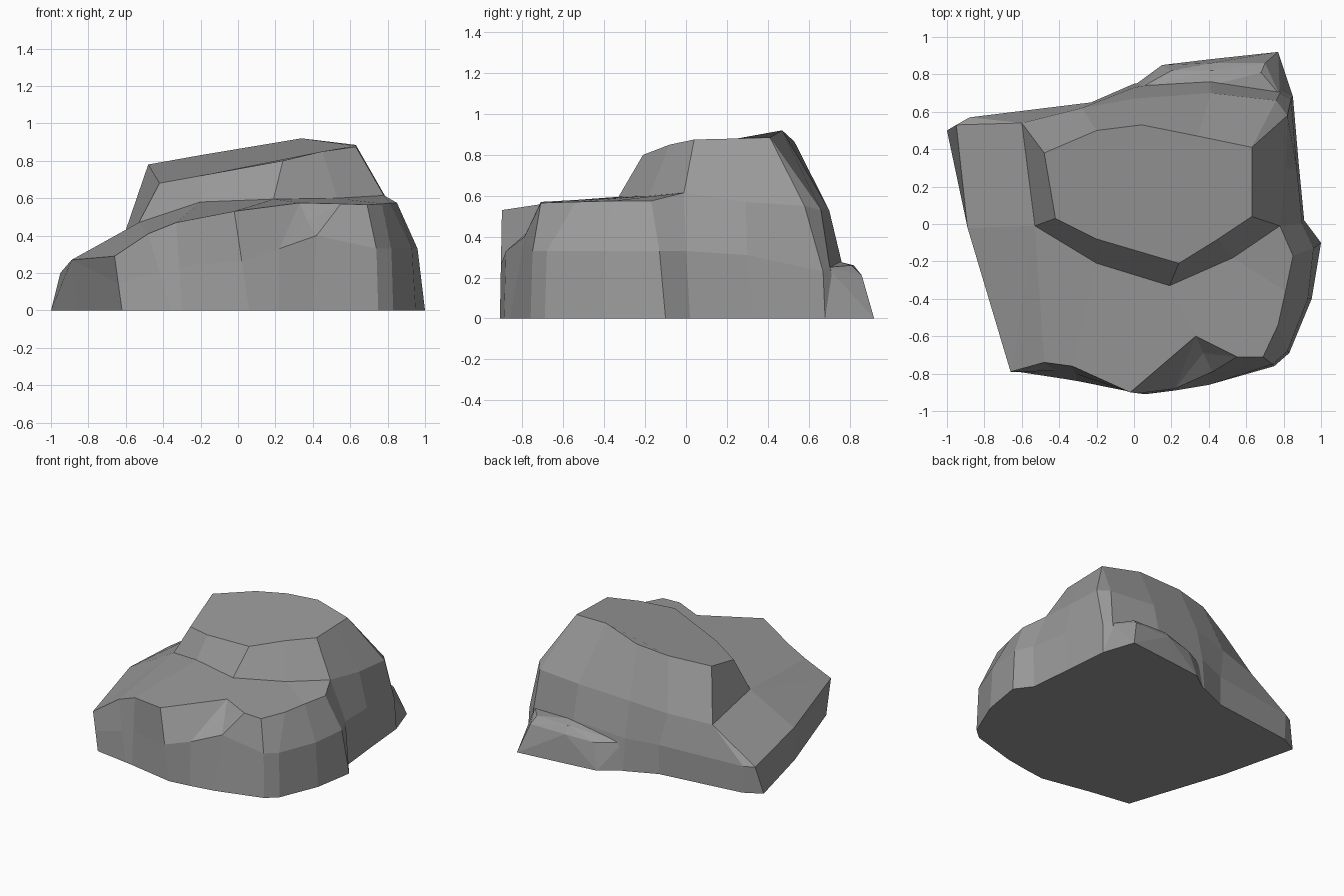
import bpy
import bmesh
from mathutils import Vector

default_cube = bpy.data.objects.get("Cube")
if default_cube:
    bpy.data.objects.remove(default_cube, do_unlink=True)

# Single stone colour
stone = bpy.data.materials.new("stone_grey")
stone.use_nodes = True
stone_colour = (.32, .32, .32, 1)
stone.diffuse_color = stone_colour
stone.node_tree.nodes["Principled BSDF"].inputs["Base Color"].default_value = stone_colour


def finish(mesh_builder, name):
    """Weld coincident points, fix normals and turn the bmesh into an object."""
    bmesh.ops.remove_doubles(mesh_builder, verts=mesh_builder.verts, dist=.001)
    bmesh.ops.recalc_face_normals(mesh_builder, faces=mesh_builder.faces)
    mesh = bpy.data.meshes.new(name)
    mesh_builder.to_mesh(mesh)
    mesh_builder.free()
    mesh.materials.append(stone)
    rock_part = bpy.data.objects.new(name, mesh)
    bpy.context.collection.objects.link(rock_part)
    return rock_part


def halfway(lower, upper):
    """Points in the middle between two matching rings."""
    return [(Vector(a) + Vector(b)) / 2 for a, b in zip(lower, upper)]


def loft(mesh_builder, rings):
    """Join closed rings of equal length with quads; return the bands of faces."""
    loops = [[mesh_builder.verts.new(point) for point in ring] for ring in rings]
    bands = []
    for low, high in zip(loops, loops[1:]):
        band = []
        for i in range(len(low)):
            j = (i + 1) % len(low)
            band.append(mesh_builder.faces.new((low[i], low[j], high[j], high[i])))
        bands.append(band)
    mesh_builder.faces.new(list(reversed(loops[0])))
    mesh_builder.faces.new(loops[-1])
    return bands


# Footprint on the ground, counter-clockwise from the front right corner
footprint = [
    (-.62, -.79), (-.36, -.83), (-.3, -.84), (.06, -.91), (.22, -.89),
    (.4, -.86), (.75, -.76), (.83, -.69), (.95, -.4), (1, -.1),
    (.91, .02), (.88, .33), (.85, .68), (.79, .76), (.41, .8),
    (0, .75), (-.23, .65), (-.87, .57), (-1, .5), (-.86, -.07),
]
base = [(x, y, 0) for x, y in footprint]

# Left-hand corner of the raised block and the back corner of its foot
toe = (-.53, -.01, .47)
heel = (-.6, .54, .43)
flank = (-.89, -.02, .27)
notch_back = (.33, -.6, .575)
inner_corner = (.78, -.01, .615)

# Edge of the front shelf, continuing as the waist of the back wall
shoulder = [
    (-.66, -.79, .29), (-.48, -.74, .41), (-.33, -.76, .47), (-.02, -.9, .53),
    notch_back, (.55, -.71, .57), (.69, -.71, .565), (.77, -.54, .57),
    (.81, -.36, .575), (.85, -.17, .575), inner_corner, (.81, .29, .57),
    (.82, .58, .55), (.76, .66, .53), (.41, .7, .53), (0, .67, .5),
    (-.28, .62, .46), heel, heel, flank,
]

# Lower wall bend, halfway up the plain part of the front
waist = halfway(base[:4], shoulder[:4]) + [
    (.22, -.88, .33), (.42, -.79, .4), (.74, -.75, .33), (.82, -.68, .33),
    (.93, -.4, .33), (.96, -.13, .33), (.9, 0, .33), (.87, .3, .31),
    (.84, .67, .23), (.78, .7, .27), (.41, .76, .28), (0, .73, .24),
    (-.23, .65, .22), (-.88, .57, .2), (-.95, .53, .2), flank,
]

# Foot of the raised block where it meets the shelf
front_foot = (
    [toe] * 2 + [(-.2, -.21, .58)] + [(.19, -.33, .595)] * 2
    + [(.53, -.18, .6)] * 4 + [inner_corner]
)
foot = front_foot + shoulder[10:19] + [toe]

# Rim of the sloping top
rim_corner = (-.42, .03, .68)
rim = (
    [rim_corner] * 2 + [(-.2, -.08, .72)] + [(.24, -.21, .8)] * 2
    + [(.45, -.08, .85)] * 4 + [(.63, .04, .875)] * 2
    + [(.63, .25, .88)] + [(.63, .41, .885)] * 2
    + [(.34, .47, .92), (.04, .53, .865), (-.2, .5, .83)]
    + [(-.48, .38, .78)] * 2 + [rim_corner]
)

# Main rock body, with one shelf face pushed in as a chipped notch
body = bmesh.new()
bands = loft(body, [base, waist, shoulder, foot, rim])
chip = bmesh.ops.poke(body, faces=[bands[1][4]])
chip["verts"][0].co = (.37, -.69, .48)
finish(body, "rock_body")

# Low ledge along the back
ledge_points = [
    (0, .74, 0), (.15, .85, 0), (.4, .88, 0), (.77, .92, 0), (.85, .68, 0),
    (.2, .82, .19), (.41, .86, .21), (.7, .86, .21), (.41, .82, .26),
    (.68, .81, .26), (.41, .74, .28), (.78, .69, .25), (.02, .72, .2),
]
ledge = bmesh.new()
for point in ledge_points:
    ledge.verts.new(point)
hull = bmesh.ops.convex_hull(ledge, input=ledge.verts)
loose = set(hull["geom_interior"]) | set(hull["geom_unused"])
bmesh.ops.delete(ledge, geom=[v for v in loose if isinstance(v, bmesh.types.BMVert)], context="VERTS")
finish(ledge, "back_ledge")
